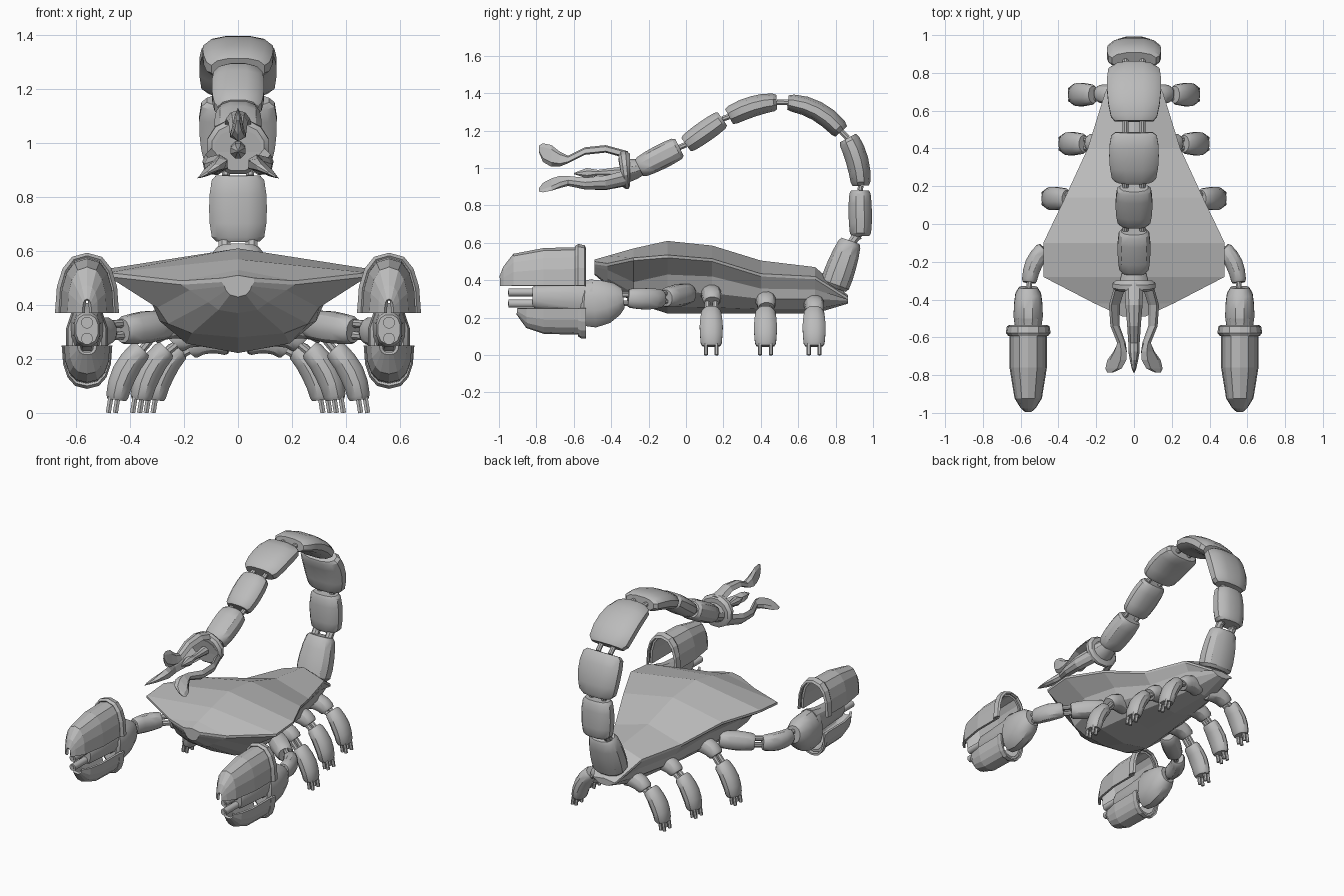
import bpy, bmesh, math
from mathutils import Vector

if "Cube" in bpy.data.objects:
    bpy.data.objects.remove(bpy.data.objects["Cube"])

grey = bpy.data.materials.new("metal grey")
grey.diffuse_color = (0.5, 0.5, 0.5, 1)
grey.use_nodes = True
grey.node_tree.nodes["Principled BSDF"].inputs["Base Color"].default_value = grey.diffuse_color


def loft(name, rings, closed=True, smooth=None, thick=0):
    """Skin a row of equal cross-sections; closed ones are capped."""
    bm = bmesh.new()
    vs = [[bm.verts.new(p) for p in r] for r in rings]
    n = len(rings[0])
    for a, b in zip(vs, vs[1:]):
        for i in range(n if closed else n - 1):
            j = (i + 1) % n
            bm.faces.new((a[i], a[j], b[j], b[i]))
    if closed:
        bm.faces.new(vs[0])
        bm.faces.new(vs[-1])
    bmesh.ops.recalc_face_normals(bm, faces=bm.faces)
    me = bpy.data.meshes.new(name)
    bm.to_mesh(me)
    bm.free()
    me.materials.append(grey)
    ob = bpy.data.objects.new(name, me)
    bpy.context.collection.objects.link(ob)
    if thick:
        m = ob.modifiers.new("thickness", 'SOLIDIFY')
        m.thickness = thick
        m.offset = 0
    if smooth:
        bpy.ops.object.select_all(action='DESELECT')
        ob.select_set(True)
        bpy.context.view_layer.objects.active = ob
        bpy.ops.object.shade_smooth_by_angle(angle=math.radians(smooth))
    return ob


def tube(name, pts, radii, side=(1, 0, 0), n=12, p=2.4, smooth=32):
    """Rounded-box tube along pts; radii are (along side, across side)."""
    pts = [Vector(q) for q in pts]
    rings = []
    for i, c in enumerate(pts):
        d = (pts[min(i + 1, len(pts) - 1)] - pts[max(i - 1, 0)]).normalized()
        u = Vector(side)
        u = (u - d * u.dot(d)).normalized()
        v = d.cross(u)
        ring = []
        for k in range(n):
            t = 2 * math.pi * (k + 0.5) / n
            cx, sx = math.cos(t), math.sin(t)
            ring.append(c + u * radii[i][0] * math.copysign(abs(cx) ** (2 / p), cx)
                        + v * radii[i][1] * math.copysign(abs(sx) ** (2 / p), sx))
        rings.append(ring)
    return loft(name, rings, smooth=smooth)


def sleeve(name, a, b, ra, rb, mid=None, bulge=1.1, side=(1, 0, 0), p=2.2):
    """Limb segment with rounded ends and a slight bulge."""
    a, b = Vector(a), Vector(b)
    m = Vector(mid) if mid else (a + b) / 2
    pts, rad = [], []
    for t, k in ((0, .8), (.07, .97), (.28, 1.05), (.5, bulge), (.72, 1.05), (.93, .97), (1, .82)):
        pts.append(a * (1 - t) ** 2 + (2 * m - (a + b) / 2) * 2 * t * (1 - t) + b * t * t)
        rad.append([(x * (1 - t) + y * t) * k for x, y in zip(ra, rb)])
    return tube(name, pts, rad, side, p=p)


def rod(name, a, b, r, n=8):
    a, b = Vector(a), Vector(b)
    side = (1, 0, 0) if abs((b - a).normalized().x) < .9 else (0, 1, 0)
    return tube(name, [a, b], [(r, r)] * 2, side, n, 2)


def joint(name, a, b, offset, r=.016):
    """Pair of pins linking two segments."""
    for s in (-1, 1):
        o = Vector(offset) * s
        rod(name, Vector(a) + o, Vector(b) + o, r)


# body: y, top z, then half section (x, z) for rim, underside, flank, and bottom z
rings = []
for y, top, rim, under, low, bot in (
        (-.49, .51, (.06, .50), (.05, .47), (.045, .455), .43),
        (-.42, .53, (.21, .49), (.18, .455), (.11, .41), .37),
        (-.28, .57, (.48, .52), (.30, .39), (.26, .33), .28),
        (-.10, .61, (.48, .535), (.33, .43), (.29, .34), .222),
        (.14, .585, (.365, .515), (.28, .42), (.25, .33), .222),
        (.40, .505, (.245, .435), (.20, .355), (.19, .30), .222),
        (.69, .47, (.155, .42), (.13, .35), (.125, .30), .222),
        (.866, .32, (.08, .31), (.07, .30), (.055, .29), .275)):
    half = [rim, (rim[0], rim[1] - .015), under, low, (low[0] * .66, bot + (low[1] - bot) * .3)]
    rings.append([(0, y, top)] + [(x, y, z) for x, z in half] + [(0, y, bot)]
                 + [(-x, y, z) for x, z in reversed(half)])
loft("body", rings)

# tail: start, end, radii at each, optional mid point (all in the y-z plane)
tail = [((.79, .36), (.88, .61), (.115, .085), (.095, .064), None),
        ((.933, .635), (.93, .88), (.103, .06), (.103, .06), None),
        ((.935, .905), (.865, 1.16), (.13, .056), (.145, .06), (.915, 1.04)),
        ((.83, 1.195), (.545, 1.35), (.145, .054), (.128, .048), (.70, 1.305)),
        ((.485, 1.352), (.23, 1.275), (.128, .05), (.124, .056), (.36, 1.33)),
        ((.195, 1.262), (0, 1.125), (.095, .055), (.092, .054), None),
        ((-.035, 1.11), (-.25, 1.0), (.085, .065), (.082, .06), None)]
for i, (a, b, ra, rb, m) in enumerate(tail):
    sleeve("tail_segment", (0, *a), (0, *b), ra, rb, (0, *m) if m else None, 1.07, p=2.5)
    if i:
        joint("tail_joint", (0, *tail[i - 1][1]), (0, *a), (.045, 0, 0))
joint("tail_root", (0, .87, .58), (0, .93, .66), (.05, 0, 0), .025)

# tail claw: wrist, collar, needle and three hooked fingers
tube("claw_wrist", [(0, -.22, 1.01), (0, -.27, .995), (0, -.35, .98)],
     [(.05, .04), (.07, .055), (.09, .075)], p=2)
tube("claw_collar", [(0, -.30, .99), (0, -.315, .99), (0, -.335, .987), (0, -.35, .985)],
     [(.10, .09), (.118, .105), (.118, .105), (.10, .09)], p=2)
tube("claw_needle", [(0, -.34, .98), (0, -.47, .975), (0, -.53, .972), (0, -.60, .97)],
     [(.03, .03), (.016, .016), (.03, .03), (.003, .003)], p=2, n=8)
for ang in (90, 210, 330):
    t = math.radians(ang)
    out = Vector((math.cos(t), 0, math.sin(t)))
    across = Vector((-math.sin(t), 0, math.cos(t)))
    rings = []
    for y, r, w, h in ((-.31, .085, .05, .02), (-.43, .125, .045, .02), (-.54, .12, .036, .02),
                       (-.63, .08, .03, .02), (-.675, .085, .03, .04), (-.72, .105, .022, .058),
                       (-.765, .125, .012, .05), (-.785, .145, .004, .02)):
        c = Vector((0, y, .985 + (y + .3) * .06)) + out * r
        rings.append([c + across * w - out * h * .6, c + across * w * .6 + out * h * .6,
                      c + out * h, c - across * w * .6 + out * h * .6,
                      c - across * w - out * h * .6, c - out * h])
    loft("claw_finger", rings)


def arch(cx, y, z, hw, h, n=8):
    return [(cx + hw * math.copysign(abs(math.cos(t)) ** .8, math.cos(t)), y, z + h * math.sin(t) ** .85)
            for t in (max(0, math.pi * k / n) if k < n else math.pi - 1e-6 for k in range(n + 1))]


for s in (-1, 1):
    X = s * .56
    # pincer guns: armoured shells, flared rims, core, barrels and round hand
    loft("upper_shell", [arch(X, y, .37, w, h) for y, w, h in
         ((-.56, .092, .20), (-.76, .092, .195), (-.92, .066, .165), (-.97, .035, .10), (-.99, .012, .05))],
         False, thick=.014)
    loft("upper_rim", [arch(X, y, .37, w, h) for y, w, h in
         ((-.59, .10, .208), (-.575, .113, .218), (-.545, .108, .212), (-.54, .098, .20))],
         False, thick=.012)
    loft("lower_shell", [arch(X, y, .25, w, -h) for y, w, h in
         ((-.55, .08, .135), (-.76, .078, .13), (-.85, .06, .10), (-.90, .03, .03))],
         False, thick=.014)
    loft("lower_rim", [arch(X, y, .25, w, -h) for y, w, h in
         ((-.575, .083, .145), (-.56, .088, .155), (-.535, .088, .155))], False, thick=.012)
    tube("gun_core", [(X, y, .31) for y in (-.82, -.80, -.58, -.50)],
         [(.042, .055), (.05, .065), (.055, .08), (.07, .10)])
    for z in (.335, .275):
        rod("gun_barrel", (X, -.78, z), (X, -.95, z), .022, 12)
        rod("barrel_core", (X, -.94, z), (X, -.953, z), .012, 8)
    tube("hand", [(X, -.56, .28), (X, -.545, .278), (X, -.49, .275), (X, -.43, .285), (X, -.37, .30), (X, -.335, .305)],
         [(.055, .10), (.072, .125), (.08, .132), (.078, .12), (.07, .09), (.05, .055)], p=2.2)

    # arms
    sleeve("upper_arm", (s * .26, .02, .33), (s * .43, -.11, .305), (.055, .055), (.055, .055), side=(0, 0, 1))
    sleeve("forearm", (s * .475, -.13, .305), (s * .555, -.31, .305), (.052, .045), (.055, .042),
           (s * .53, -.21, .30), side=(0, 0, 1))
    joint("elbow", (s * .42, -.10, .31), (s * .49, -.16, .305), (0, 0, .022))
    joint("wrist", (s * .55, -.29, .30), (s * .56, -.36, .30), (0, 0, .022))

    # three walking legs per side: y, outer reach, thigh height
    for y, x, z in ((.135, .495, .32), (.425, .405, .29), (.685, .355, .265)):
        sleeve("thigh", (s * (x - .33), y - .01, z - .01), (s * (x - .17), y + .005, z - .035),
               (.05, .05), (.05, .045), (s * (x - .24), y, z + .005), side=(0, 1, 0))
        joint("knee", (s * (x - .19), y, z - .025), (s * (x - .11), y, .20), (0, .022, 0))
        sleeve("shin", (s * (x - .14), y, .238), (s * (x - .045), y, .048),
               (.056, .045), (.06, .044), (s * (x - .075), y, .15), 1.1, (0, 1, 0))
        for dy in (-.036, .036):
            for dx in (-.013, .013):
                rod("foot_pin", (s * (x - .04 + dx), y + dy * .8, .08), (s * (x - .027 + dx), y + dy * .8, 0), .011, 6)
